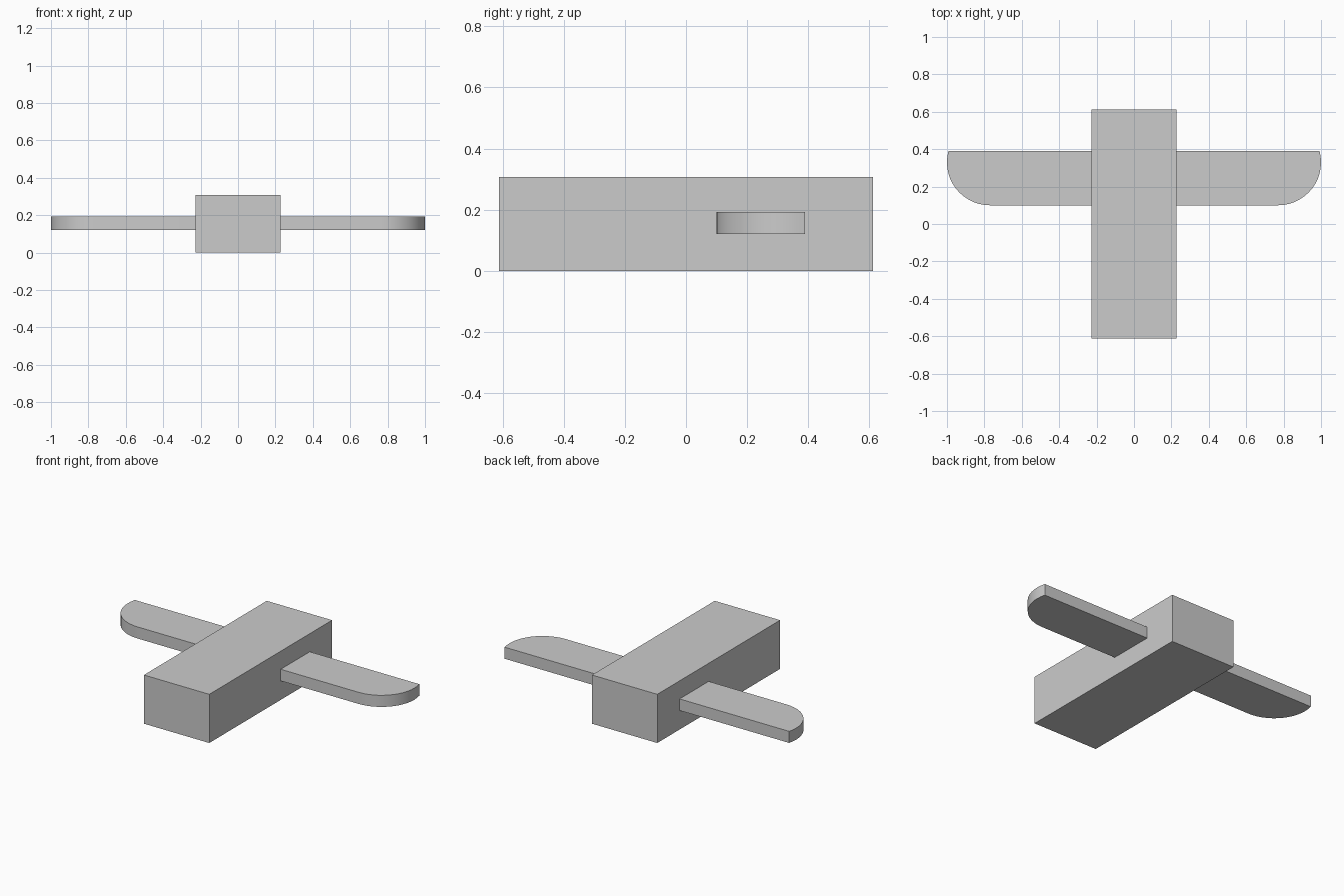
import bpy, bmesh
from math import radians, sin, cos

old = bpy.data.objects.get("Cube")
if old:
    bpy.data.objects.remove(old, do_unlink=True)

# Single plain grey
grey = bpy.data.materials.new("light grey")
grey.use_nodes = True
colour = (0.6, 0.6, 0.6, 1)
grey.diffuse_color = colour
grey.node_tree.nodes["Principled BSDF"].inputs["Base Color"].default_value = colour


def slab(name, outline, bottom, top):
    """Extrude an outline in plan between two heights."""
    bm = bmesh.new()
    base = bm.faces.new([bm.verts.new((x, y, bottom)) for x, y in outline])
    grown = bmesh.ops.extrude_face_region(bm, geom=[base])["geom"]
    verts = [v for v in grown if isinstance(v, bmesh.types.BMVert)]
    bmesh.ops.translate(bm, verts=verts, vec=(0, 0, top - bottom))
    bmesh.ops.recalc_face_normals(bm, faces=bm.faces)
    mesh = bpy.data.meshes.new(name)
    bm.to_mesh(mesh)
    bm.free()
    mesh.materials.append(grey)
    obj = bpy.data.objects.new(name, mesh)
    bpy.context.collection.objects.link(obj)
    return obj


# Long box body
half_w, half_l = 0.228, 0.612
slab("body", [(-half_w, -half_l), (half_w, -half_l),
              (half_w, half_l), (-half_w, half_l)], 0, 0.307)

# Wings with a rounded front tip and a straight back edge
radius, centre_x, centre_y, steps = 0.23, 0.77, 0.33, 14
angles = [radians(-90 + 105 * i / steps) for i in range(steps + 1)]
tip = [(centre_x + radius * cos(a), centre_y + radius * sin(a)) for a in angles]
root = half_w - 0.01
outline = [(root, tip[0][1])] + tip + [(root, tip[-1][1])]

for name, side in (("left_wing", 1), ("right_wing", -1)):
    wing = slab(name, [(side * x, y) for x, y in outline], 0.12, 0.193)
    bpy.ops.object.select_all(action="DESELECT")
    wing.select_set(True)
    bpy.context.view_layer.objects.active = wing
    bpy.ops.object.shade_smooth_by_angle(angle=radians(30))
